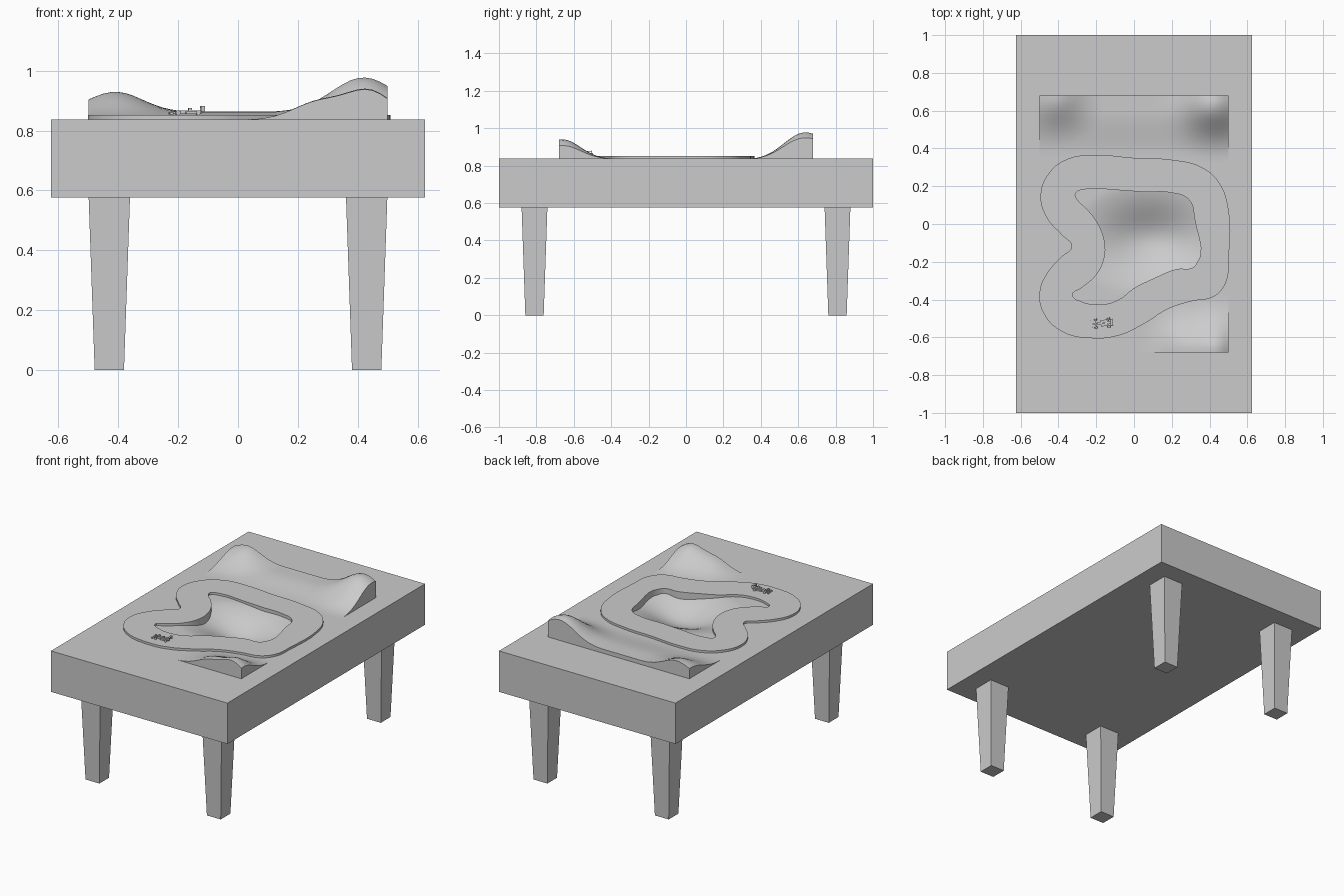
import bpy, bmesh
from math import exp, pi, sqrt
from mathutils import Matrix, Vector

cube = bpy.data.objects.get("Cube")
if cube:
    bpy.data.objects.remove(cube, do_unlink=True)

grey = bpy.data.materials.new("plain_grey")
grey.use_nodes = True
grey.diffuse_color = (0.6, 0.6, 0.6, 1)
grey.node_tree.nodes["Principled BSDF"].inputs["Base Color"].default_value = (0.6, 0.6, 0.6, 1)

TOP, BOTTOM = 0.838, 0.576      # table slab heights
HALF_X, HALF_Y = 0.5, 0.68      # landscape half size


def finish(bm, name, smooth=False):
    bmesh.ops.recalc_face_normals(bm, faces=bm.faces)
    mesh = bpy.data.meshes.new(name)
    bm.to_mesh(mesh)
    bm.free()
    mesh.materials.append(grey)
    obj = bpy.data.objects.new(name, mesh)
    bpy.context.collection.objects.link(obj)
    if smooth:
        select(obj)
        bpy.ops.object.shade_smooth_by_angle(angle=pi / 4)
    return obj


def select(obj):
    bpy.ops.object.select_all(action='DESELECT')
    obj.select_set(True)
    bpy.context.view_layer.objects.active = obj


def block(bm, centre, size):
    bmesh.ops.create_cube(bm, size=1, matrix=Matrix.Translation(centre) @ Matrix.Diagonal((*size, 1)))


# Table slab with an opening for the landscape
bm = bmesh.new()
block(bm, (0, 0, (TOP + BOTTOM) / 2), (1.25, 2, TOP - BOTTOM))
bm.normal_update()
top = max(bm.faces, key=lambda f: f.normal.z)
bmesh.ops.inset_individual(bm, faces=[top], thickness=0.1)
for v in top.verts:
    v.co.x = HALF_X if v.co.x > 0 else -HALF_X
    v.co.y = HALF_Y if v.co.y > 0 else -HALF_Y
bmesh.ops.delete(bm, geom=[top], context='FACES_ONLY')
finish(bm, "table_slab")

# Four tapered square legs
for side, sx in (("left", 1), ("right", -1)):
    for end, sy in (("front", -1), ("back", 1)):
        bm = bmesh.new()
        place = Matrix.Translation((sx * 0.43, sy * 0.81, BOTTOM / 2)) @ Matrix.Rotation(pi / 4, 4, 'Z')
        bmesh.ops.create_cone(bm, cap_ends=True, segments=4, radius1=0.049 * sqrt(2),
                              radius2=0.069 * sqrt(2), depth=BOTTOM, matrix=place)
        finish(bm, f"{end}_{side}_leg")


# Landscape: hills along the back, one at the front corner, a hollow in the middle
def bell(t, centre, width):
    return exp(-((t - centre) / width) ** 2)


def height(x, y):
    t = min(max((y - 0.36) / 0.24, 0), 1)
    ridge = 0.026 * t * t * (3 - 2 * t)
    back_right = 0.068 * bell(x, -0.41, 0.13) * bell(y, 0.67, 0.13)
    back_left = 0.116 * bell(x, 0.42, 0.15) * bell(y, 0.64, 0.15)
    front = (0.06 * bell(x, 0.27, 0.12) + 0.095 * bell(x, 0.44, 0.11)) * bell(y, -0.66, 0.135)
    hollow = max(0, 0.11 * bell(x, 0.09, 0.26) * bell(y, -0.08, 0.18) - 0.008)
    hills = max(0, back_right + back_left + front - 0.002)
    return TOP + ridge + hills - hollow


bm = bmesh.new()
bmesh.ops.create_grid(bm, x_segments=40, y_segments=54, size=1)
for v in bm.verts:
    v.co.x *= HALF_X
    v.co.y *= HALF_Y
    v.co.z = height(v.co.x, v.co.y)
rim = [e for e in bm.edges if e.is_boundary]
skirt = bmesh.ops.extrude_edge_only(bm, edges=rim)["geom"]
for v in skirt:
    if isinstance(v, bmesh.types.BMVert):
        v.co.z = TOP - 0.02
finish(bm, "landscape", smooth=True)

# Race track: a closed ribbon between two smooth outlines
outer = [(-.2, .365), (0, .35), (.2, .34), (.36, .3), (.45, .22), (.5, .08), (.5, -.2),
         (.49, -.3), (.43, -.38), (.3, -.41), (.18, -.45), (.05, -.53), (-.08, -.59),
         (-.22, -.605), (-.38, -.57), (-.48, -.47), (-.5, -.36), (-.46, -.26), (-.38, -.17),
         (-.33, -.12), (-.38, -.06), (-.46, .03), (-.495, .15), (-.45, .27), (-.35, .345)]
inner = [(-.31, .16), (-.25, .185), (-.1, .18), (.05, .17), (.2, .165), (.29, .13), (.32, .03),
         (.325, -.22), (.22, -.24), (.1, -.29), (0, -.34), (-.08, -.4), (-.16, -.425),
         (-.28, -.41), (-.325, -.375), (-.28, -.34), (-.2, -.27), (-.16, -.19), (-.155, -.1),
         (-.19, 0), (-.25, .08), (-.3, .13)]
curve = bpy.data.curves.new("race_track", 'CURVE')
curve.dimensions = '2D'
curve.fill_mode = 'BOTH'
curve.extrude = 0.026
curve.resolution_u = 5
for outline in (outer, inner):
    spline = curve.splines.new('BEZIER')
    spline.bezier_points.add(len(outline) - 1)
    spline.use_cyclic_u = True
    for point, (x, y) in zip(spline.bezier_points, outline):
        point.co = (x, y, 0)
        point.handle_left_type = point.handle_right_type = 'AUTO'
curve.materials.append(grey)
track = bpy.data.objects.new("race_track", curve)
track.location.z = 0.852 - curve.extrude
bpy.context.collection.objects.link(track)
select(track)
bpy.ops.object.convert(target='MESH')
bpy.ops.object.shade_smooth_by_angle(angle=pi / 6)

# Tiny open-wheeled racing car, nose towards -x
car_place = Matrix.Translation((-0.17, -0.525, 0.852)) @ Matrix.Rotation(0.08, 4, 'Z')
bm = bmesh.new()
block(bm, (0.012, 0, 0.009), (0.07, 0.014, 0.012))
block(bm, (-0.035, 0, 0.008), (0.04, 0.007, 0.007))
block(bm, (0.012, 0, 0.008), (0.035, 0.034, 0.009))
block(bm, (0.01, 0, 0.018), (0.012, 0.007, 0.01))
block(bm, (-0.054, 0, 0.005), (0.01, 0.042, 0.002))
block(bm, (0.052, 0, 0.026), (0.012, 0.036, 0.003))
for s in (-1, 1):
    block(bm, (0.052, s * 0.018, 0.021), (0.014, 0.002, 0.018))
    block(bm, (-0.054, s * 0.021, 0.006), (0.012, 0.002, 0.007))
bmesh.ops.transform(bm, matrix=car_place, verts=bm.verts)
finish(bm, "car_body")

bm = bmesh.new()
for x in (-0.032, 0.036):
    block(bm, (x, 0, 0.008), (0.003, 0.04, 0.002))
    for s in (-1, 1):
        spin = Matrix.Translation((x, s * 0.021, 0.008)) @ Matrix.Rotation(pi / 2, 4, 'X')
        bmesh.ops.create_cone(bm, cap_ends=True, segments=16, radius1=0.008, radius2=0.008,
                              depth=0.009, matrix=spin)
bmesh.ops.transform(bm, matrix=car_place, verts=bm.verts)
finish(bm, "car_wheels", smooth=True)
